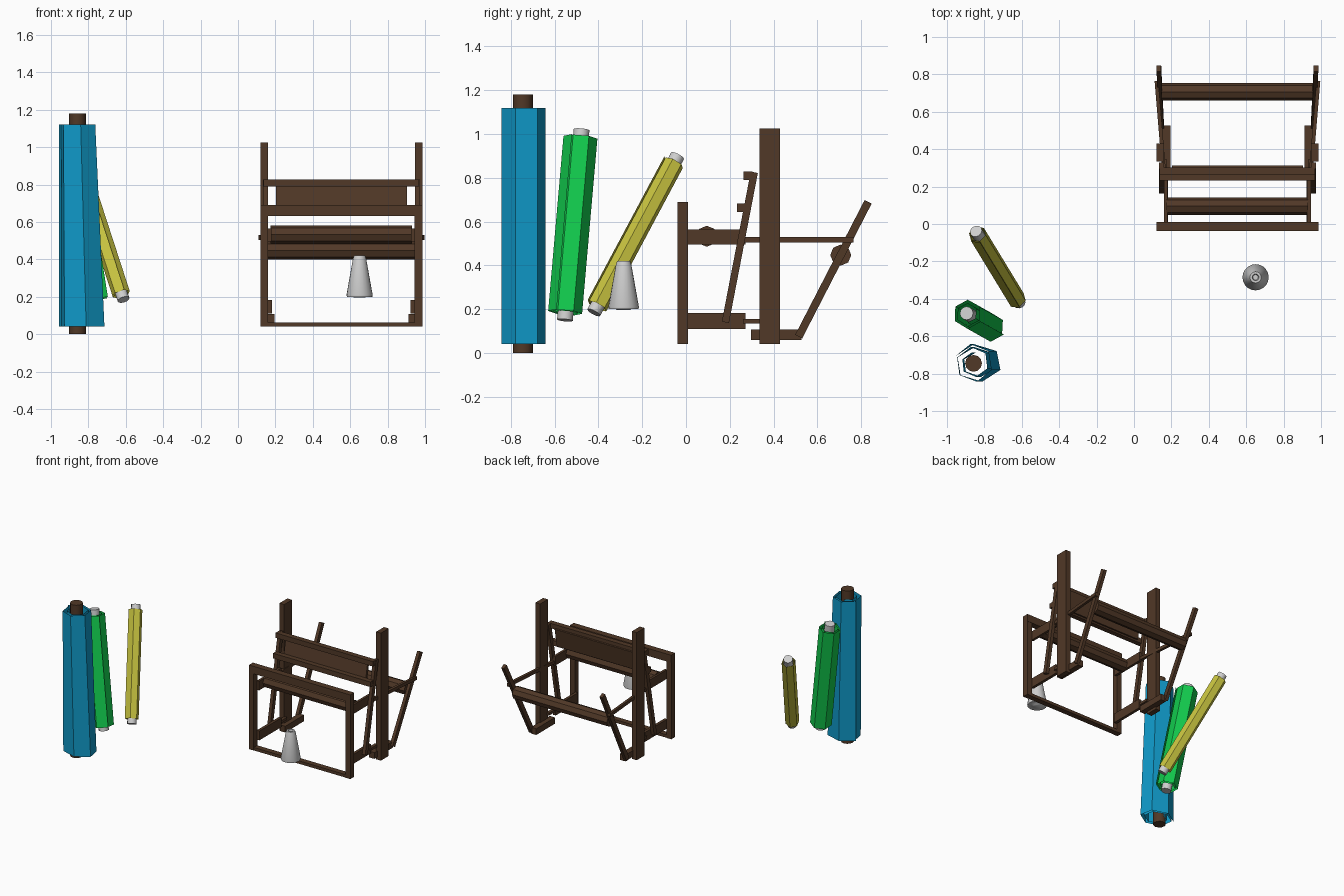
import bpy, bmesh, math
from mathutils import Vector, Matrix

if "Cube" in bpy.data.objects:
    bpy.data.objects.remove(bpy.data.objects["Cube"])


def material(name, rgb):
    m = bpy.data.materials.new(name)
    m.diffuse_color = (*rgb, 1)
    m.use_nodes = True
    m.node_tree.nodes["Principled BSDF"].inputs["Base Color"].default_value = m.diffuse_color
    return m


WOOD = material("dark wood", (0.082, 0.040, 0.020))
BLUE = material("blue cloth", (0.005, 0.32, 0.58))
GREEN = material("green cloth", (0.006, 0.60, 0.075))
YELLOW = material("yellow cloth", (0.57, 0.54, 0.05))
GREY = material("pale grey", (0.62, 0.62, 0.62))
CX = 0.553  # loom centre line


def finish(name, bm, mat, smooth=False):
    me = bpy.data.meshes.new(name)
    bm.to_mesh(me)
    bm.free()
    me.materials.append(mat)
    ob = bpy.data.objects.new(name, me)
    bpy.context.collection.objects.link(ob)
    if smooth:
        bpy.ops.object.select_all(action='DESELECT')
        ob.select_set(True)
        bpy.context.view_layer.objects.active = ob
        bpy.ops.object.shade_smooth_by_angle(angle=math.radians(50))
    return ob


def box(name, x, y, z):
    bm = bmesh.new()
    size = (x[1] - x[0], y[1] - y[0], z[1] - z[0])
    mid = ((x[0] + x[1]) / 2, (y[0] + y[1]) / 2, (z[0] + z[1]) / 2)
    bmesh.ops.create_cube(bm, size=1, matrix=Matrix.Translation(mid) @ Matrix.Diagonal((*size, 1)))
    return finish(name, bm, WOOD)


def beam(name, p0, p1, w, t):
    """Square bar between two points: w wide along x, t thick."""
    p0, p1 = Vector(p0), Vector(p1)
    d = p1 - p0
    zax = d.normalized()
    yax = zax.cross(Vector((1, 0, 0))).normalized()
    xax = yax.cross(zax)
    rot = Matrix((xax, yax, zax)).transposed().to_4x4()
    bm = bmesh.new()
    bmesh.ops.create_cube(bm, size=1, matrix=Matrix.Translation((p0 + p1) / 2) @ rot
                          @ Matrix.Diagonal((w, t, d.length, 1)))
    return finish(name, bm, WOOD)


def axis_matrix(p0, p1):
    d = Vector(p1) - Vector(p0)
    return Matrix.Translation(p0) @ d.to_track_quat('Z', 'Y').to_matrix().to_4x4(), d.length


def rod(name, p0, p1, r, sides, mat, smooth=False):
    m, n = axis_matrix(p0, p1)
    bm = bmesh.new()
    bmesh.ops.create_cone(bm, cap_ends=True, segments=sides, radius1=r, radius2=r, depth=n,
                          matrix=m @ Matrix.Translation((0, 0, n / 2)))
    return finish(name, bm, mat, smooth)


def cloth_roll(name, p0, p1, r, core_r, mat, core_mat, ext, start=0.0, flare=0.0):
    """Six-sided spiral of cloth wound on a core; flare widens the foot toward -x."""
    m, n = axis_matrix(p0, p1)
    bm = bmesh.new()
    cols = []
    for i in range(14):
        a = start + i * math.pi / 3
        rad = core_r * 1.3 + (r - core_r * 1.3) * min(i / 8, 1) + max(i - 8, 0) * 0.0015
        x, y = rad * math.cos(a), rad * math.sin(a)
        xb = x - flare * (r - x) / (2 * r)
        cols.append((bm.verts.new(m @ Vector((xb, y, 0))), bm.verts.new(m @ Vector((x, y, n)))))
    for (a, b), (c, d) in zip(cols, cols[1:]):
        bm.faces.new((a, c, d, b))
    finish(name + "_cloth", bm, mat)
    u = (Vector(p1) - Vector(p0)).normalized() * ext
    rod(name + "_core", Vector(p0) - u, Vector(p1) + u, core_r, 12, core_mat, True)


# Cloth rolls leaning at the left
cloth_roll("blue_roll", (-0.858, -0.745, 0.04), (-0.858, -0.745, 1.12), 0.098, 0.045,
           BLUE, WOOD, 0.04, start=-1.4, flare=0.05)
rod("blue_roll_top_peg", (-0.858, -0.745, 1.1), (-0.858, -0.745, 1.18), 0.045, 12, WOOD, True)
cloth_roll("green_roll", (-0.765, -0.55, 0.185), (-0.89, -0.48, 0.985), 0.074, 0.036,
           GREEN, GREY, 0.036, start=0.5)
cloth_roll("yellow_roll", (-0.622, -0.405, 0.215), (-0.835, -0.055, 0.87), 0.046, 0.033,
           YELLOW, GREY, 0.036, start=0.3)

# Thread cone: lathed profile with a hollow tip
profile = [(0, 0.195), (0.03, 0.195), (0.035, 0.2), (0.068, 0.2), (0.07, 0.21), (0.036, 0.4),
           (0.03, 0.42), (0.018, 0.42), (0.014, 0.4), (0, 0.4)]
bm = bmesh.new()
vs = [bm.verts.new((r, 0, z)) for r, z in profile]
es = [bm.edges.new(p) for p in zip(vs, vs[1:])]
bmesh.ops.spin(bm, geom=vs + es, cent=(0, 0, 0), axis=(0, 0, 1), angle=2 * math.pi, steps=20)
bmesh.ops.remove_doubles(bm, verts=bm.verts, dist=1e-5)
bmesh.ops.recalc_face_normals(bm, faces=bm.faces)
bmesh.ops.translate(bm, verts=bm.verts, vec=(0.65, -0.285, 0))
finish("thread_cone", bm, GREY, True)

# Loom parts on both sides
for side, s in (("left", -1), ("right", 1)):
    def span(a, b):
        return tuple(sorted((CX + s * a, CX + s * b)))
    box("front_post_" + side, span(0.392, 0.433), (-0.038, 0.008), (0.04, 0.685))
    box("tall_post_" + side, span(0.393, 0.433), (0.335, 0.43), (0.04, 1.025))
    box("upper_rail_" + side, span(0.373, 0.392), (0.0, 0.272), (0.495, 0.565))
    box("lower_rail_" + side, span(0.37, 0.392), (0.0, 0.272), (0.11, 0.182))
    box("lower_tenon_" + side, span(0.376, 0.4), (0.26, 0.345), (0.135, 0.155))
    box("foot_" + side, span(0.358, 0.403), (0.298, 0.527), (0.06, 0.108))
    beam("back_strut_" + side, (CX + s * 0.405, 0.515, 0.075), (CX + s * 0.42, 0.832, 0.69), 0.025, 0.036)
    beam("beater_arm_" + side, (CX + s * 0.406, 0.18, 0.14), (CX + s * 0.406, 0.312, 0.825), 0.026, 0.033)
    beam("brace_rod_" + side, (CX + s * 0.39, 0.25, 0.517), (CX + s * 0.433, 0.765, 0.517), 0.02, 0.025)

# Cross members
full = (CX - 0.433, CX + 0.433)
box("breast_beam", full, (-0.038, 0.01), (0.632, 0.69))
box("front_sill", full, (-0.036, 0.006), (0.04, 0.063))
beam("back_beam", (CX - 0.433, 0.832, 0.677), (CX + 0.433, 0.832, 0.677), 0.046, 0.046)
beater = (CX - 0.416, CX + 0.416)
box("beater_top_bar", beater, (0.262, 0.303), (0.79, 0.828))
box("beater_bottom_bar", beater, (0.232, 0.27), (0.643, 0.682))

# Reed panel in the beater
beam("reed_panel", (CX, 0.276, 0.655), (CX, 0.304, 0.80), 0.70, 0.02)

# Cloth beam and warp beam
rod("cloth_beam", (CX - 0.378, 0.095, 0.533), (CX + 0.378, 0.095, 0.533), 0.048, 8, WOOD)
rod("warp_beam", (CX - 0.405, 0.707, 0.447), (CX + 0.405, 0.707, 0.447), 0.048, 8, WOOD)
